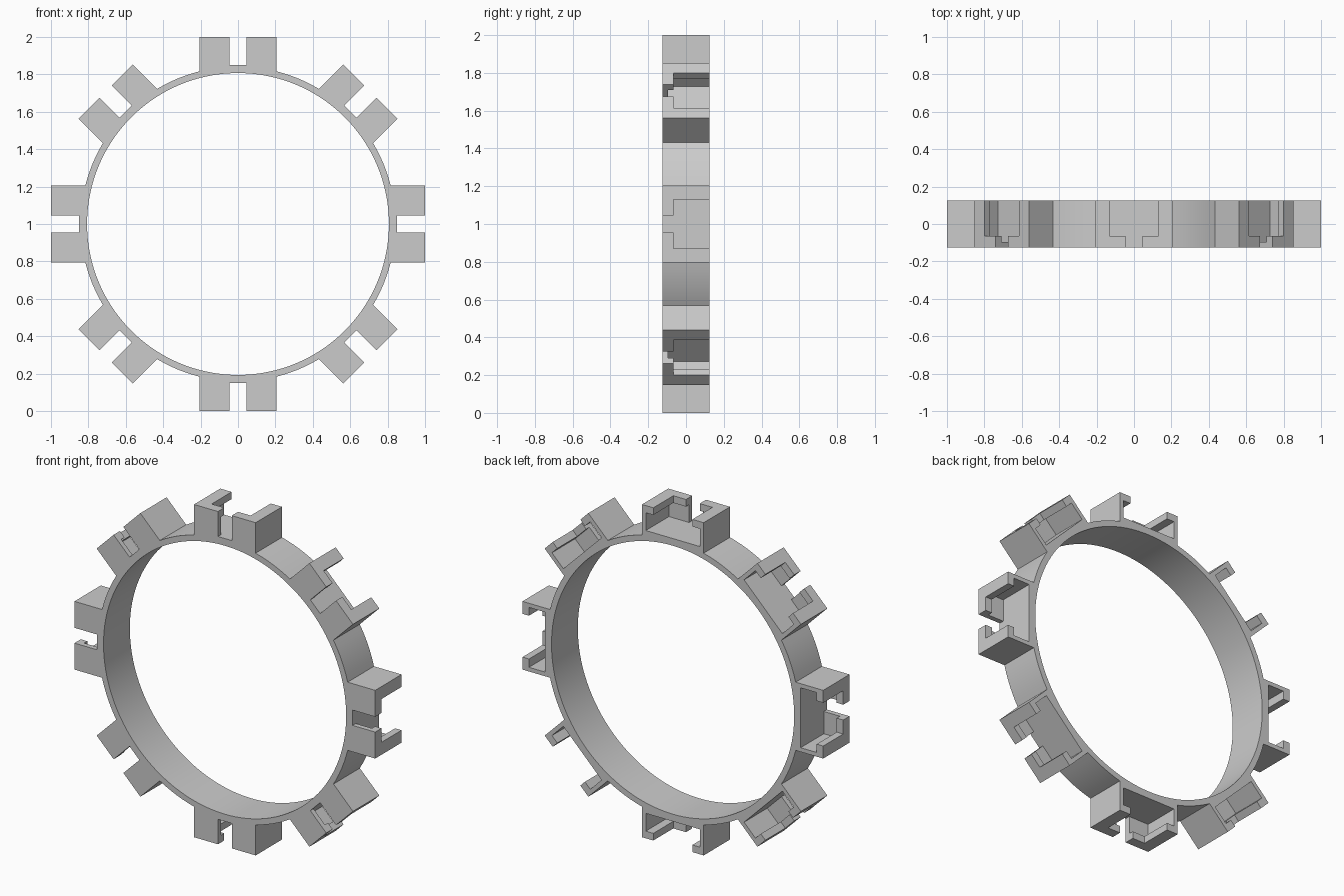
import bpy, bmesh, math
from mathutils import Matrix

if "Cube" in bpy.data.objects:
    bpy.data.objects.remove(bpy.data.objects["Cube"], do_unlink=True)

RING_INNER, RING_OUTER = 0.807, 0.842
HALF_DEPTH = 0.125
FLOOR = 0.85          # radius of every socket floor
COUNT = 8

grey = bpy.data.materials.new("light grey")
grey.use_nodes = True
grey.diffuse_color = (0.6, 0.6, 0.6, 1)
grey.node_tree.nodes["Principled BSDF"].inputs["Base Color"].default_value = (0.6, 0.6, 0.6, 1)


def finish(name, bm):
    bmesh.ops.recalc_face_normals(bm, faces=bm.faces)
    mesh = bpy.data.meshes.new(name)
    bm.to_mesh(mesh)
    bm.free()
    mesh.materials.append(grey)
    obj = bpy.data.objects.new(name, mesh)
    bpy.context.collection.objects.link(obj)
    return obj


def box(name, half_width, y, z):
    bm = bmesh.new()
    bmesh.ops.create_cube(bm, size=2)
    for v in bm.verts:
        v.co = (half_width if v.co.x > 0 else -half_width, y[v.co.y > 0], z[v.co.z > 0])
    return finish(name, bm)


def combine(target, other, operation):
    other.hide_render = True
    mod = target.modifiers.new("combine", "BOOLEAN")
    mod.operation = operation
    mod.solver = "EXACT"
    mod.object = other
    bpy.ops.object.select_all(action="DESELECT")
    bpy.context.view_layer.objects.active = target
    target.select_set(True)
    bpy.ops.object.modifier_apply(modifier=mod.name)
    bpy.data.objects.remove(other, do_unlink=True)


# One socket: block with a front slot, a pocket open to the back, and a wider undercut
socket = box("socket", 0.205, (-HALF_DEPTH, HALF_DEPTH), (0.811, 1.0))
combine(socket, box("undercut", 0.18, (-0.095, 0.2), (FLOOR, 0.957)), "DIFFERENCE")
combine(socket, box("pocket", 0.13, (-0.065, 0.2), (FLOOR, 1.1)), "DIFFERENCE")
combine(socket, box("slot", 0.046, (-0.2, 0.0), (FLOOR, 1.1)), "DIFFERENCE")

# Repeat the socket around the ring
bm = bmesh.new()
for i in range(COUNT):
    start = len(bm.verts)
    bm.from_mesh(socket.data)
    bm.verts.ensure_lookup_table()
    bmesh.ops.rotate(bm, verts=bm.verts[start:], cent=(0, 0, 0),
                     matrix=Matrix.Rotation(math.tau * i / COUNT, 3, "Y"))
sockets = finish("sockets", bm)
bpy.data.objects.remove(socket, do_unlink=True)

# Ring band, spun from its rectangular section
bm = bmesh.new()
section = [bm.verts.new((0, y, r)) for r, y in (
    (RING_INNER, -HALF_DEPTH), (RING_OUTER, -HALF_DEPTH),
    (RING_OUTER, HALF_DEPTH), (RING_INNER, HALF_DEPTH))]
edges = [bm.edges.new((section[i], section[(i + 1) % 4])) for i in range(4)]
bmesh.ops.spin(bm, geom=section + edges, cent=(0, 0, 0), axis=(0, 1, 0),
               angle=math.tau, steps=128, use_merge=True)
bmesh.ops.remove_doubles(bm, verts=bm.verts, dist=0.0001)
ring = finish("socket_ring", bm)

# Fuse, stand on the ground and smooth the round surfaces
combine(ring, sockets, "UNION")
ring.data.transform(Matrix.Translation((0, 0, 1)))
bpy.ops.object.select_all(action="DESELECT")
bpy.context.view_layer.objects.active = ring
ring.select_set(True)
bpy.ops.object.shade_smooth_by_angle(angle=math.radians(20))
